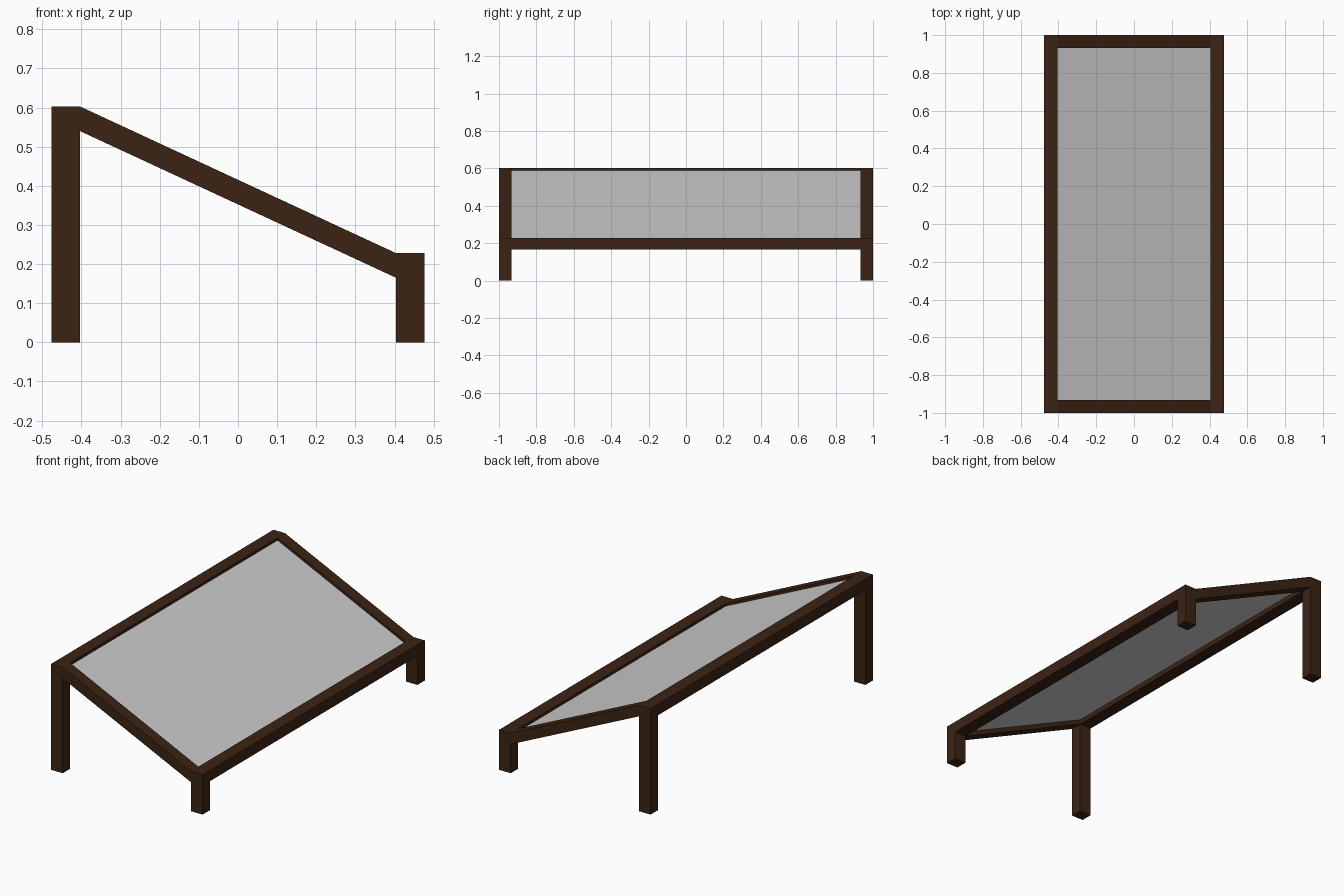
import bpy, bmesh

if "Cube" in bpy.data.objects:
    bpy.data.objects.remove(bpy.data.objects["Cube"])

wood = bpy.data.materials.new("dark_wood")
wood.diffuse_color = (0.045, 0.017, 0.007, 1)
wood.use_nodes = True
wood.node_tree.nodes["Principled BSDF"].inputs["Base Color"].default_value = wood.diffuse_color

X0, X1 = 0.404, 0.477          # inner and outer frame edges in x
Y0, Y1 = 0.933, 1.0            # inner and outer frame edges in y
HIGH, LOW, RAIL = 0.603, 0.228, 0.063


def prism(name, profile, y0, y1, mat=wood):
    """Extrude an (x, z) profile from y0 to y1."""
    bm = bmesh.new()
    face = bm.faces.new([bm.verts.new((x, y0, z)) for x, z in profile])
    ext = bmesh.ops.extrude_face_region(bm, geom=[face])
    verts = [v for v in ext["geom"] if isinstance(v, bmesh.types.BMVert)]
    bmesh.ops.translate(bm, verts=verts, vec=(0, y1 - y0, 0))
    bmesh.ops.recalc_face_normals(bm, faces=bm.faces)
    mesh = bpy.data.meshes.new(name)
    bm.to_mesh(mesh)
    bm.free()
    obj = bpy.data.objects.new(name, mesh)
    bpy.context.collection.objects.link(obj)
    if mat:
        mesh.materials.append(mat)
    return obj


def rect(xa, xb, za, zb):
    return [(xa, za), (xb, za), (xb, zb), (xa, zb)]


def slope(top_drop, thickness):
    """Slanted strip between the high and low rails."""
    a, b = HIGH - top_drop, LOW - top_drop
    return [(-X0, a), (-X0, a - thickness), (X0, b - thickness), (X0, b)]


# Legs and sloped side rails at both ends
for end, ya, yb in (("front", -Y1, -Y0), ("back", Y0, Y1)):
    prism(end + "_tall_leg", rect(-X1, -X0, 0, HIGH), ya, yb)
    prism(end + "_short_leg", rect(X0, X1, 0, LOW), ya, yb)
    prism(end + "_sloped_rail", slope(0, RAIL), ya, yb)

# Long rails between the legs
prism("high_rail", rect(-X1, -X0, HIGH - RAIL, HIGH), -Y0, Y0)
prism("low_rail", rect(X0, X1, LOW - RAIL, LOW), -Y0, Y0)

# Recessed sloping panel
prism("panel", slope(0.015, 0.02), -Y0, Y0, None)
